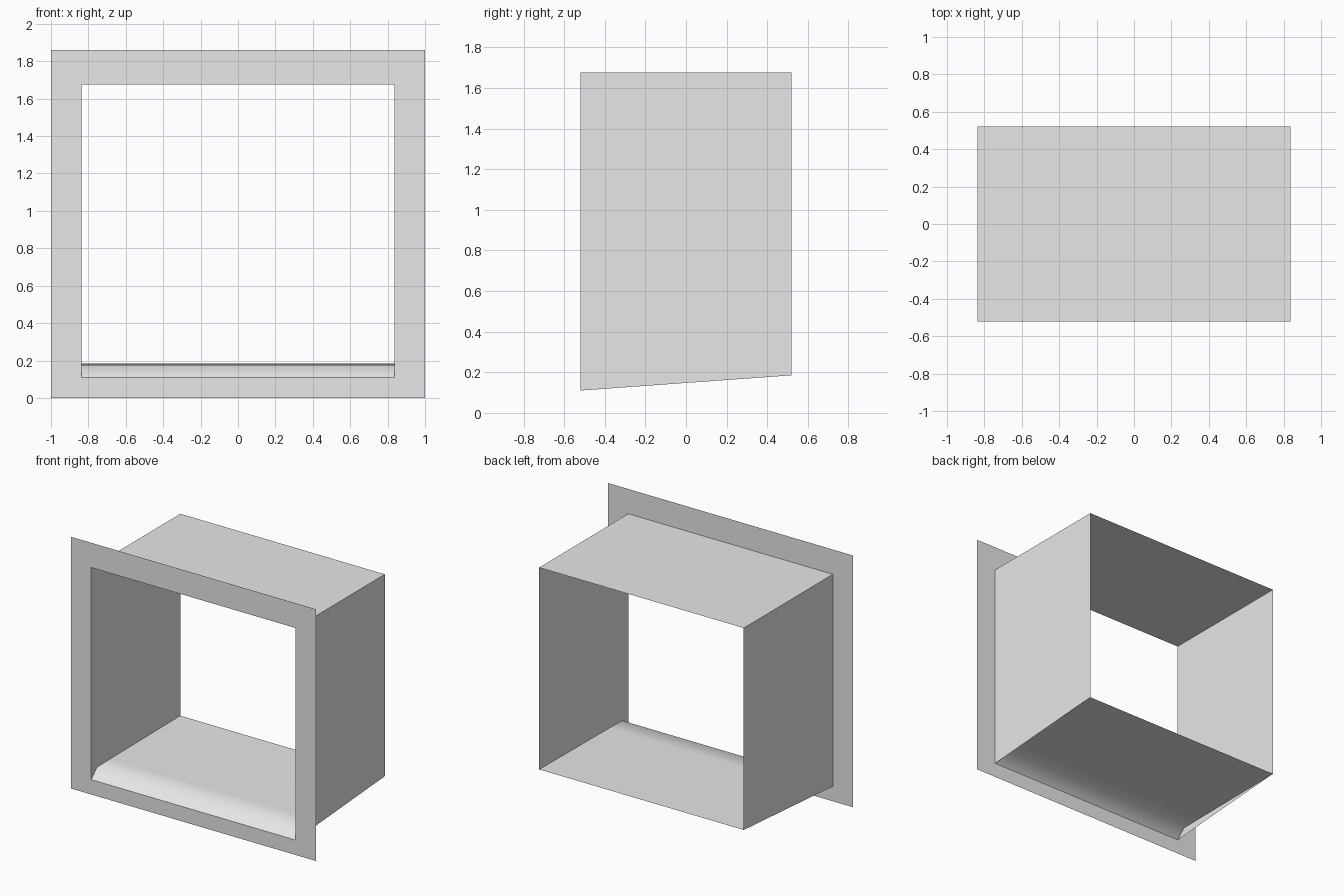
import bpy

cube = bpy.data.objects.get("Cube")
if cube:
    bpy.data.objects.remove(cube, do_unlink=True)

# Overall sizes
FRONT, BACK = -0.52, 0.52
HALF_W, TOP = 1.0, 1.86
OPEN_W, OPEN_LOW, OPEN_TOP = 0.836, 0.11, 1.677
SILL_BACK = 0.185

grey = bpy.data.materials.new("light grey")
grey.use_nodes = True
grey.diffuse_color = (0.8, 0.8, 0.8, 1)
grey.node_tree.nodes["Principled BSDF"].inputs["Base Color"].default_value = (0.8, 0.8, 0.8, 1)


def sheet(name, verts, faces, smooth=False):
    """Make a thin sheet-metal panel from corner points."""
    mesh = bpy.data.meshes.new(name)
    mesh.from_pydata(verts, [], faces)
    mesh.materials.append(grey)
    for poly in mesh.polygons:
        poly.use_smooth = smooth
    obj = bpy.data.objects.new(name, mesh)
    bpy.context.collection.objects.link(obj)
    return obj


def rectangle(w, low, high):
    return [(-w, FRONT, low), (w, FRONT, low), (w, FRONT, high), (-w, FRONT, high)]


# Flat front flange: outer rectangle joined to the opening
ring = [(i, (i + 1) % 4, (i + 1) % 4 + 4, i + 4) for i in range(4)]
sheet("front_flange", rectangle(HALF_W, 0, TOP) + rectangle(OPEN_W, OPEN_LOW, OPEN_TOP), ring)

# Side walls with a sloping lower edge
for name, side in (("left_wall", 1), ("right_wall", -1)):
    x = side * OPEN_W
    face = (0, 1, 2, 3) if side > 0 else (3, 2, 1, 0)
    sheet(name, [(x, FRONT, OPEN_LOW), (x, BACK, SILL_BACK),
                 (x, BACK, OPEN_TOP), (x, FRONT, OPEN_TOP)], [face])

# Ceiling and sill are profiles drawn across the opening


def span(name, profile, smooth=False):
    verts = [(x, y, z) for y, z in profile for x in (-OPEN_W, OPEN_W)]
    faces = [(2 * i, 2 * i + 1, 2 * i + 3, 2 * i + 2) for i in range(len(profile) - 1)]
    return sheet(name, verts, faces, smooth)


span("ceiling", [(FRONT, OPEN_TOP), (BACK, OPEN_TOP)])
span("sill", [(FRONT, OPEN_LOW), (-0.45, 0.175), (-0.3, 0.178), (BACK, SILL_BACK)], smooth=True)
